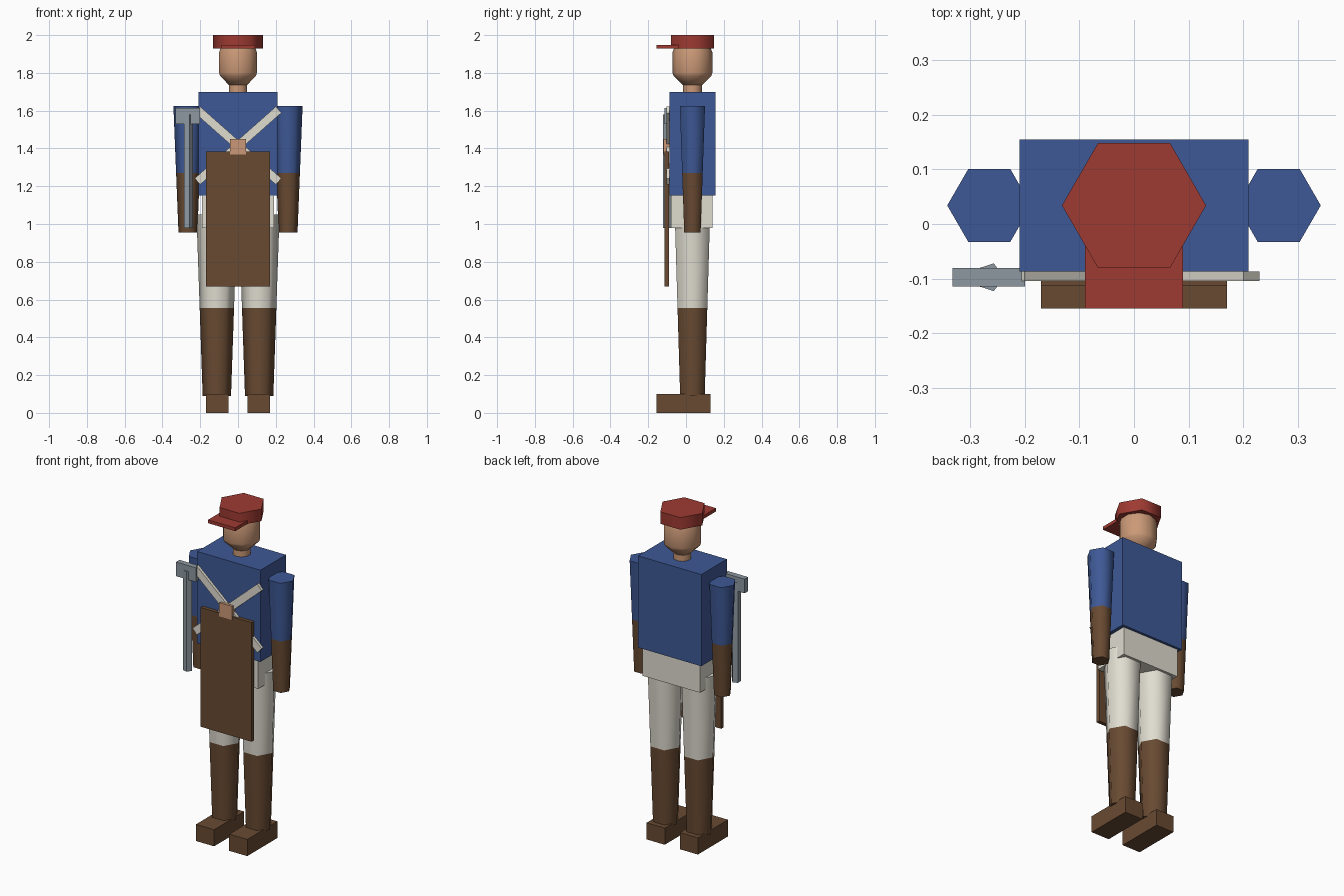
import bpy, bmesh
from math import sin, cos, pi, radians, atan2, hypot

cube = bpy.data.objects.get("Cube")
if cube:
    bpy.data.objects.remove(cube, do_unlink=True)


def material(name, *rgb):
    # Convert 0-255 display values to linear
    lin = [((c / 255 + 0.055) / 1.055) ** 2.4 for c in rgb] + [1.0]
    m = bpy.data.materials.new(name)
    m.use_nodes = True
    m.diffuse_color = lin
    m.node_tree.nodes["Principled BSDF"].inputs["Base Color"].default_value = lin
    return m


BLUE = material("blue_cloth", 62, 89, 150)
BROWN = material("brown_leather", 104, 74, 50)
WHITE = material("white_cloth", 224, 221, 208)
RED = material("red_felt", 158, 58, 50)
SKIN = material("skin", 203, 153, 119)
GREY = material("grey_steel", 142, 153, 161)


def finish(name, bm, mats):
    bmesh.ops.recalc_face_normals(bm, faces=bm.faces)
    mesh = bpy.data.meshes.new(name)
    bm.to_mesh(mesh)
    bm.free()
    for m in mats:
        mesh.materials.append(m)
    obj = bpy.data.objects.new(name, mesh)
    bpy.context.collection.objects.link(obj)
    return obj


def box(name, x, y, z, mat):
    """Box from (min, max) ranges on each axis."""
    bm = bmesh.new()
    bmesh.ops.create_cube(bm, size=1)
    for v in bm.verts:
        for i, (lo, hi) in enumerate((x, y, z)):
            v.co[i] = lo if v.co[i] < 0 else hi
    return finish(name, bm, [mat])


def lathe(name, x, y, profile, sides, mats, split=None, turn=0.0):
    """Upright tapered solid; profile lists (z, radius). Faces above split get mats[1]."""
    bm = bmesh.new()
    rings = []
    for z, r in profile:
        angles = [turn + 2 * pi * i / sides for i in range(sides)]
        rings.append([bm.verts.new((x + r * cos(a), y + r * sin(a), z)) for a in angles])
    for low, high in zip(rings, rings[1:]):
        for i in range(sides):
            j = (i + 1) % sides
            bm.faces.new((low[i], low[j], high[j], high[i]))
    bm.faces.new(rings[0][::-1])
    bm.faces.new(rings[-1])
    if split is not None:
        for f in bm.faces:
            f.material_index = int(f.calc_center_median().z > split)
    obj = finish(name, bm, mats)
    bpy.ops.object.select_all(action="DESELECT")
    obj.select_set(True)
    bpy.context.view_layer.objects.active = obj
    bpy.ops.object.shade_smooth_by_angle(angle=radians(61))
    return obj


def tapered(z0, r0, z1, r1, cut):
    """Straight taper with an extra ring where the colour changes."""
    t = (cut - z0) / (z1 - z0)
    return [(z0, r0), (cut, r0 + t * (r1 - r0)), (z1, r1)]


MID_Y = 0.034

# Body
box("torso", (-0.21, 0.21), (-0.087, 0.155), (1.15, 1.70), BLUE)
box("hips", (-0.19, 0.19), (-0.08, 0.14), (0.98, 1.15), WHITE)

# Limbs and shoes, mirrored
for side, s in (("left", 1), ("right", -1)):
    lathe(side + "_arm", s * 0.265, MID_Y,
          tapered(0.955, 0.05, 1.625, 0.077, 1.27), 6, [BROWN, BLUE], 1.27)
    lathe(side + "_leg", s * 0.112, MID_Y,
          tapered(0.09, 0.075, 1.05, 0.108, 0.555), 6, [BROWN, WHITE], 0.555)
    box(side + "_shoe", sorted((s * 0.05, s * 0.17)), (-0.155, 0.13), (0, 0.1), BROWN)

# Head and neck
lathe("neck", 0, MID_Y, [(1.69, 0.05), (1.77, 0.05)], 10, [SKIN], turn=pi / 2)
lathe("head", 0, MID_Y, [(1.737, 0.052), (1.785, 0.1), (1.80, 0.105), (1.91, 0.105), (1.935, 0.095)],
      10, [SKIN], turn=pi / 2)

# Cap
lathe("cap", 0, MID_Y, [(1.928, 0.132), (2.0, 0.132)], 6, [RED])
box("cap_brim", (-0.09, 0.09), (-0.155, 0.02), (1.928, 1.948), RED)

# Crossed chest straps
STRAP_X, STRAP_Z = 0.215, 0.19
for side, s in (("left", 1), ("right", -1)):
    half = hypot(STRAP_X, STRAP_Z)
    strap = box(side + "_strap", (-half, half), (-0.0085, 0.0085), (-0.022, 0.022), WHITE)
    strap.location = (0, -0.0955, 1.415)
    strap.rotation_euler.y = -s * atan2(STRAP_Z, STRAP_X)

# Apron and buckle
box("apron", (-0.17, 0.17), (-0.113, -0.091), (0.67, 1.385), BROWN)
box("buckle", (-0.042, 0.042), (-0.118, -0.088), (1.368, 1.45), SKIN)

# Axe
lathe("axe_shaft", -0.265, -0.0975, [(0.98, 0.0268), (1.58, 0.0268)], 5, [GREY])
box("axe_head", (-0.332, -0.2), (-0.114, -0.081), (1.53, 1.615), GREY)
